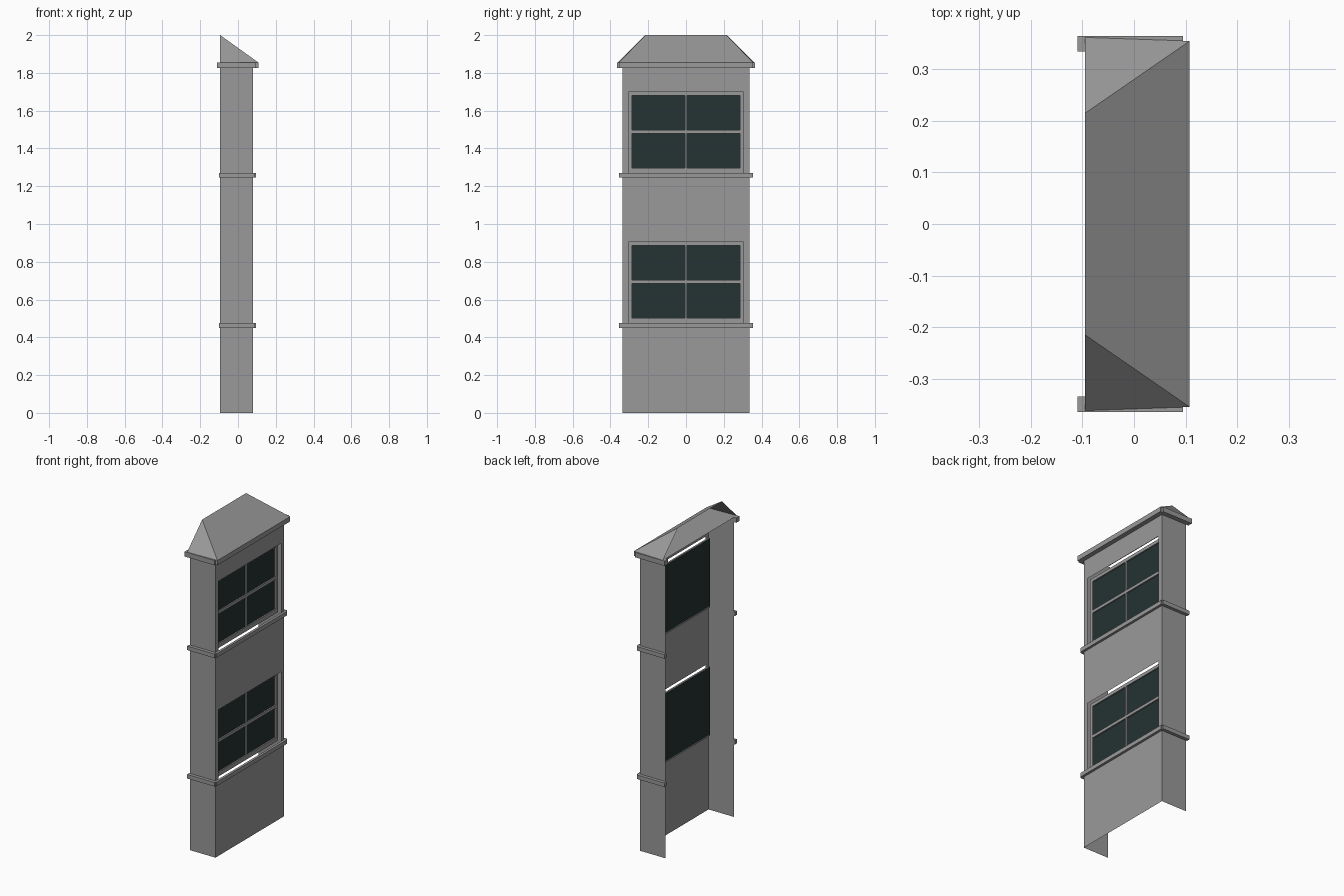
import bpy
import bmesh

cube = bpy.data.objects.get("Cube")
if cube:
    bpy.data.objects.remove(cube, do_unlink=True)


def make_material(name, rgb):
    mat = bpy.data.materials.new(name)
    mat.use_nodes = True
    color = (*rgb, 1)
    mat.diffuse_color = color
    mat.node_tree.nodes["Principled BSDF"].inputs["Base Color"].default_value = color
    return mat


STONE = make_material("stone_gray", (0.32, 0.32, 0.32))
GLASS = make_material("dark_glass", (0.018, 0.032, 0.032))


def build(name, bm, mat):
    mesh = bpy.data.meshes.new(name)
    bm.to_mesh(mesh)
    bm.free()
    mesh.materials.append(mat)
    obj = bpy.data.objects.new(name, mesh)
    bpy.context.collection.objects.link(obj)
    return obj


def add_face(bm, points):
    return bm.faces.new([bm.verts.new(p) for p in points])


def add_box(bm, xs, ys, zs):
    verts = bmesh.ops.create_cube(bm, size=1)["verts"]
    for v in verts:
        for axis, (low, high) in enumerate((xs, ys, zs)):
            v.co[axis] = low if v.co[axis] < 0 else high


BACK, FACE, HALF, EAVE = -0.095, 0.08, 0.335, 1.855
OPEN = 0.305
windows = {"lower": (0.475, 0.905), "upper": (1.27, 1.70)}

# Thin front wall with two openings, plus side walls; the back stays open
bm = bmesh.new()
ys = [-HALF, -OPEN, OPEN, HALF]
zs = [0, *windows["lower"], *windows["upper"], EAVE]
for row, (z0, z1) in enumerate(zip(zs, zs[1:])):
    for col, (y0, y1) in enumerate(zip(ys, ys[1:])):
        if not (col == 1 and row % 2 == 1):
            add_face(bm, [(FACE, y0, z0), (FACE, y1, z0), (FACE, y1, z1), (FACE, y0, z1)])
for y in (-HALF, HALF):
    side = [(BACK, y, 0), (FACE, y, 0), (FACE, y, EAVE), (BACK, y, EAVE)]
    add_face(bm, side if y < 0 else side[::-1])
bmesh.ops.remove_doubles(bm, verts=bm.verts, dist=0.0001)
build("walls", bm, STONE)


# Bands wrapping three sides
def band(name, z0, z1, back, side_front, front, half_front, half_side):
    bm = bmesh.new()
    add_box(bm, (FACE, front), (-half_front, half_front), (z0, z1))
    add_box(bm, (back, side_front), (HALF, half_side), (z0, z1))
    add_box(bm, (back, side_front), (-half_side, -HALF), (z0, z1))
    build(name, bm, STONE)


for name, (sill_top, _) in windows.items():
    band(name + "_sill_band", sill_top - 0.025, sill_top, -0.1, 0.088, 0.095, 0.345, 0.355)
band("cornice", 1.825, EAVE, -0.11, 0.095, 0.108, 0.355, 0.365)

# Recessed windows: frame, glazing bars and glass
for name, (z0, z1) in windows.items():
    depth = (0.05, 0.06)
    inner = 0.285
    low, high = z0 + 0.027, z1 - 0.02
    mid = (low + high) / 2
    bm = bmesh.new()
    for y0, y1 in ((-OPEN, -inner), (inner, OPEN)):
        add_box(bm, depth, (y0, y1), (z0, z1))
    for a, b in ((z0, low), (high, z1), (mid - 0.009, mid + 0.009)):
        add_box(bm, depth, (-inner, inner), (a, b))
    add_box(bm, depth, (-0.005, 0.005), (low, high))
    build(name + "_window_frame", bm, STONE)

    bm = bmesh.new()
    add_box(bm, (0.048, 0.052), (-OPEN, OPEN), (z0 + 0.01, z1 - 0.005))
    build(name + "_window_glass", bm, GLASS)

# Half hipped roof, open at the back, with a flat soffit
bm = bmesh.new()
ridge = [bm.verts.new((BACK, y, 2)) for y in (-0.215, 0.215)]
eave = [bm.verts.new((0.108, y, EAVE)) for y in (-0.355, 0.355)]
rear = [bm.verts.new((BACK, y, EAVE)) for y in (-0.362, 0.362)]
bm.faces.new((eave[0], eave[1], ridge[1], ridge[0]))
bm.faces.new((rear[0], eave[0], ridge[0]))
bm.faces.new((eave[1], rear[1], ridge[1]))
bm.faces.new((rear[0], rear[1], eave[1], eave[0]))
build("roof", bm, STONE)
